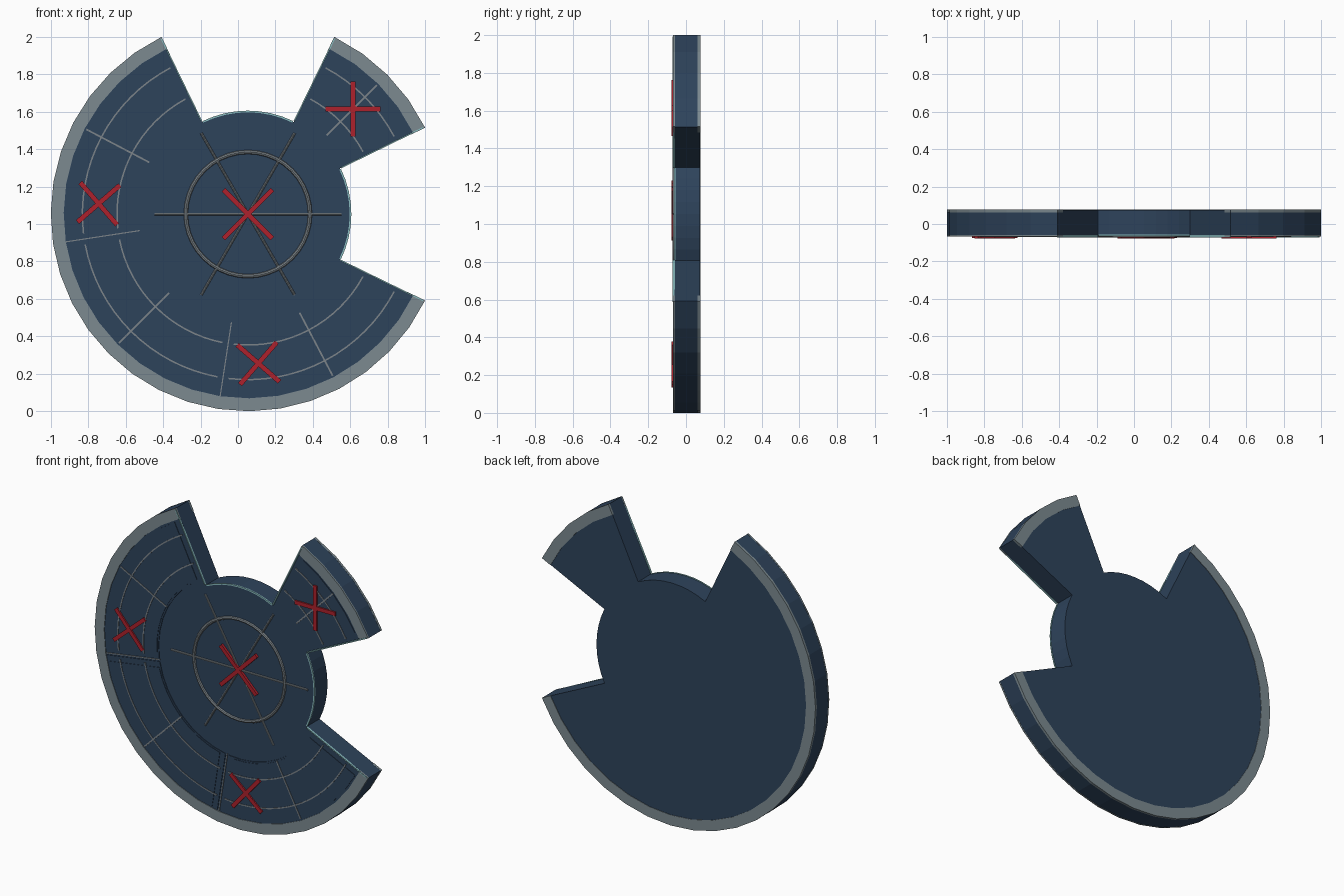
import bpy, bmesh
from math import radians, sin, cos, asin, pi
from mathutils import Matrix

if "Cube" in bpy.data.objects:
    bpy.data.objects.remove(bpy.data.objects["Cube"])

CX, CZ, R, HUB = 0.053, 1.053, 1.053, 0.55


def material(name, rgb):
    m = bpy.data.materials.new(name)
    m.diffuse_color = (*rgb, 1)
    m.use_nodes = True
    m.node_tree.nodes["Principled BSDF"].inputs["Base Color"].default_value = m.diffuse_color
    return m


BLUE = material("navy", (0.027, 0.056, 0.105))
GREY = material("steel", (0.20, 0.255, 0.28))
LINE = material("line_grey", (0.20, 0.23, 0.25))
RED = material("red", (0.42, 0.015, 0.025))
CYAN = material("cyan", (0.25, 0.5, 0.52))


def finish(name, bm, mat):
    bmesh.ops.recalc_face_normals(bm, faces=bm.faces)
    me = bpy.data.meshes.new(name)
    bm.to_mesh(me)
    bm.free()
    me.materials.append(mat)
    ob = bpy.data.objects.new(name, me)
    bpy.context.collection.objects.link(ob)
    return ob


def arc(r, a0, a1, n, inset=0.0):
    # points on an arc in degrees; ends pulled in by a parallel inset
    d = asin(inset / r)
    s, e = radians(a0) + d, radians(a1) - d
    return [(CX + r * cos(s + (e - s) * i / n), CZ + r * sin(s + (e - s) * i / n))
            for i in range(n + 1)]


def sector(name, r0, r1, a0, a1, y0, y1, n, mat, inset=0.0):
    # ring segment built from quads
    bm = bmesh.new()
    inner, outer = arc(r0, a0, a1, n, inset), arc(r1, a0, a1, n, inset)
    rows = [[bm.verts.new((p[0], y, p[1])) for p in (inner[i], outer[i]) for y in (y0, y1)]
            for i in range(n + 1)]
    for p, q in zip(rows, rows[1:]):
        for j, k in ((0, 1), (1, 3), (3, 2), (2, 0)):
            bm.faces.new((p[j], p[k], q[k], q[j]))
    for p in (rows[0], rows[-1]):
        bm.faces.new((p[0], p[1], p[3], p[2]))
    return finish(name, bm, mat)


def bar(name, r, angle, turn, length, width, y0, y1, mat):
    # flat bar centred at polar position r/angle, turned in the disc plane
    bm = bmesh.new()
    a = radians(angle)
    bmesh.ops.create_cube(bm, size=1, matrix=(
        Matrix.Translation((CX + r * cos(a), (y0 + y1) / 2, CZ + r * sin(a)))
        @ Matrix.Rotation(-radians(turn), 4, 'Y')
        @ Matrix.Diagonal((length, y1 - y0, width, 1))))
    return finish(name, bm, mat)


# Main body: notched disc outline, extruded
outline = (arc(R, 116, 334, 24) + arc(HUB, -26.5, 26.5, 8)
           + arc(R, 26, 64, 4) + arc(HUB, 63.5, 116.5, 8))
bm = bmesh.new()
front = [bm.verts.new((x, -0.060, z)) for x, z in outline]
back = [bm.verts.new((x, 0.074, z)) for x, z in outline]
bm.faces.new(front)
bm.faces.new(back[::-1])
for i in range(len(front)):
    j = (i + 1) % len(front)
    bm.faces.new((front[i], back[i], back[j], front[j]))
finish("disc_body", bm, BLUE)

# Steel rims front and back
for tag, a0, a1, n in (("main", 116, 334, 24), ("wedge", 26, 64, 4)):
    sector(f"front_rim_{tag}", 0.985, R + 0.001, a0, a1, -0.068, -0.058, n, GREY)
    sector(f"back_rim_{tag}", 0.985, R + 0.001, a0, a1, 0.062, 0.077, n, GREY)

# Outer panels: frame, raised tile, grid lines
third = 218 / 3
panels = [(116 + third * i, 116 + third * (i + 1), 8) for i in range(3)] + [(26, 64, 4)]
for i, (a0, a1, n) in enumerate(panels):
    mid = (a0 + a1) / 2
    sector(f"panel_frame_{i}", 0.59, 0.985, a0, a1, -0.064, -0.058, n, BLUE, 0.012)
    sector(f"panel_tile_{i}", 0.60, 0.972, a0, a1, -0.067, -0.060, n, BLUE, 0.05)
    for r in (0.70, 0.885):
        sector(f"panel_arc_line_{i}", r - 0.004, r + 0.004, a0, a1,
               -0.070, -0.062, n * 2, LINE, 0.03)
    bar(f"panel_radial_line_{i}", 0.785, mid, mid, 0.38, 0.009, -0.070, -0.062, LINE)

# Thin lines between neighbouring panels
for i in (1, 2):
    a = 116 + third * i
    bar(f"divider_{i}", 0.785, a, a, 0.40, 0.006, -0.065, -0.058, LINE)

# Bright edge strips along the notches
for a in (26, 64, 116, 334):
    side = -1 if a in (64, 334) else 1
    bar("notch_edge_strip", 0.80, a + side * 0.35, a, 0.49, 0.007, -0.071, -0.058, CYAN)
for a0, a1 in ((-26, 26), (64, 116)):
    sector("hub_edge_strip", HUB - 0.006, HUB + 0.003, a0, a1, -0.064, -0.056, 8, CYAN)

# Hub ring
bpy.ops.mesh.primitive_torus_add(major_segments=40, minor_segments=8, major_radius=0.332,
                                 minor_radius=0.011, location=(CX, -0.061, CZ),
                                 rotation=(pi / 2, 0, 0))
ring = bpy.context.object
ring.name = "hub_ring"
ring.data.materials.append(LINE)
bpy.ops.object.shade_smooth_by_angle()

# Hub spokes: three crossing rods
for a in (0, 60, 120):
    bpy.ops.mesh.primitive_cylinder_add(vertices=8, radius=0.007, depth=1.0,
                                        location=(CX, -0.061, CZ),
                                        rotation=(0, pi / 2 - radians(a), 0))
    rod = bpy.context.object
    rod.name = "hub_spoke"
    rod.data.materials.append(LINE)

# Red crosses on hub and panels
for r, a, half in ((0, 0, 0.185), (0.80, 176, 0.15), (0.80, 274, 0.15), (0.795, 45, 0.148)):
    for turn, lift in ((45, 0), (135, 0.0005)):
        bar("red_cross_bar", r, a, a + turn, half * 2, 0.026, -0.076 - lift, -0.060, RED)
